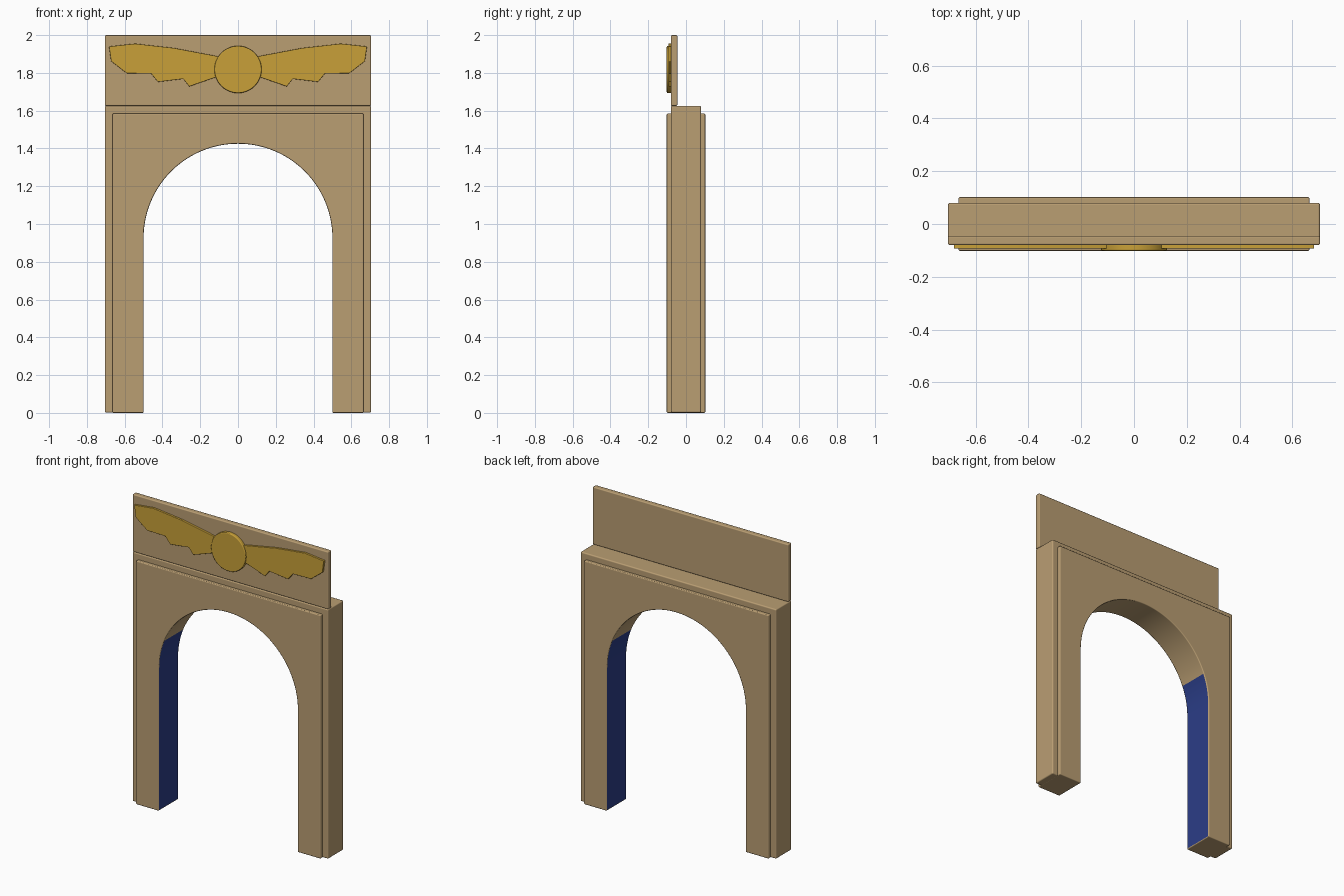
import bpy, bmesh, math

cube = bpy.data.objects.get("Cube")
if cube:
    bpy.data.objects.remove(cube, do_unlink=True)


def material(name, rgb):
    m = bpy.data.materials.new(name)
    m.use_nodes = True
    m.diffuse_color = (*rgb, 1)
    m.node_tree.nodes["Principled BSDF"].inputs["Base Color"].default_value = (*rgb, 1)
    return m


STONE = material("sandstone", (0.49, 0.342, 0.171))
GOLD = material("gold", (0.578, 0.352, 0.04))
BLUE = material("deep blue", (0.024, 0.047, 0.242))


def slab(name, outline, y0, y1, mats, bevel, rule=None):
    """Extrude an (x, z) outline from y0 to y1 and round its edges."""
    bm = bmesh.new()
    face = bm.faces.new([bm.verts.new((x, y0, z)) for x, z in outline])
    ext = bmesh.ops.extrude_face_region(bm, geom=[face])
    moved = [v for v in ext["geom"] if isinstance(v, bmesh.types.BMVert)]
    bmesh.ops.translate(bm, verts=moved, vec=(0, y1 - y0, 0))
    bmesh.ops.recalc_face_normals(bm, faces=bm.faces)
    for f in bm.faces:
        f.smooth = True
        if rule and rule(f):
            f.material_index = 1
    mesh = bpy.data.meshes.new(name)
    bm.to_mesh(mesh)
    bm.free()
    for m in mats:
        mesh.materials.append(m)
    ob = bpy.data.objects.new(name, mesh)
    bpy.context.collection.objects.link(ob)
    mod = ob.modifiers.new("rounded edges", "BEVEL")
    mod.width = bevel
    mod.segments = 2
    mod.limit_method = "ANGLE"
    mod.angle_limit = math.radians(30)
    mod.use_clamp_overlap = False
    mod.harden_normals = True
    mod.material = 0
    return ob


def arch(half_width, top, bottom, radius, spring=0.925, steps=64):
    """Doorway outline: outer rectangle with a round-headed opening."""
    pts = [(-radius, bottom), (-half_width, bottom), (-half_width, top),
           (half_width, top), (half_width, bottom), (radius, bottom)]
    for i in range(steps + 1):
        a = math.pi * i / steps
        pts.append((radius * math.cos(a), spring + radius * math.sin(a)))
    return pts


def rectangle(half_width, z0, z1):
    return [(-half_width, z0), (half_width, z0), (half_width, z1), (-half_width, z1)]


def painted_jamb(f):
    # inner faces of the opening, up to just above the spring line
    c = f.calc_center_median()
    return abs(f.normal.x) > 0.5 and abs(c.x) < 0.51 and c.z < 1.125


# Gate body: wide core, and a deeper raised panel that shows front and back
slab("gate_core", arch(0.705, 1.625, 0.001, 0.502), -0.08, 0.08, [STONE], 0.008)
slab("raised_panel", arch(0.665, 1.585, 0, 0.5), -0.102, 0.102,
     [STONE, BLUE], 0.006, painted_jamb)

# Upright plaque above the gate
slab("top_plaque", rectangle(0.705, 1.625, 2.0), -0.08, -0.045, [STONE], 0.007)

# Gold disc and mirrored wings on the plaque
disc = [(0.125 * math.cos(math.tau * i / 48), 1.818 + 0.125 * math.sin(math.tau * i / 48))
        for i in range(48)]
slab("sun_disc", disc, -0.102, -0.075, [GOLD], 0.006)

wing = [(0.1, 1.885), (0.117, 1.89), (0.34, 1.932), (0.545, 1.955), (0.683, 1.94),
        (0.672, 1.862), (0.59, 1.798), (0.46, 1.796), (0.424, 1.752),
        (0.29, 1.768), (0.258, 1.728), (0.117, 1.777), (0.1, 1.78)]
for side, s in (("left", 1), ("right", -1)):
    slab(side + "_wing", [(s * x, z) for x, z in wing], -0.093, -0.075, [GOLD], 0.002)
